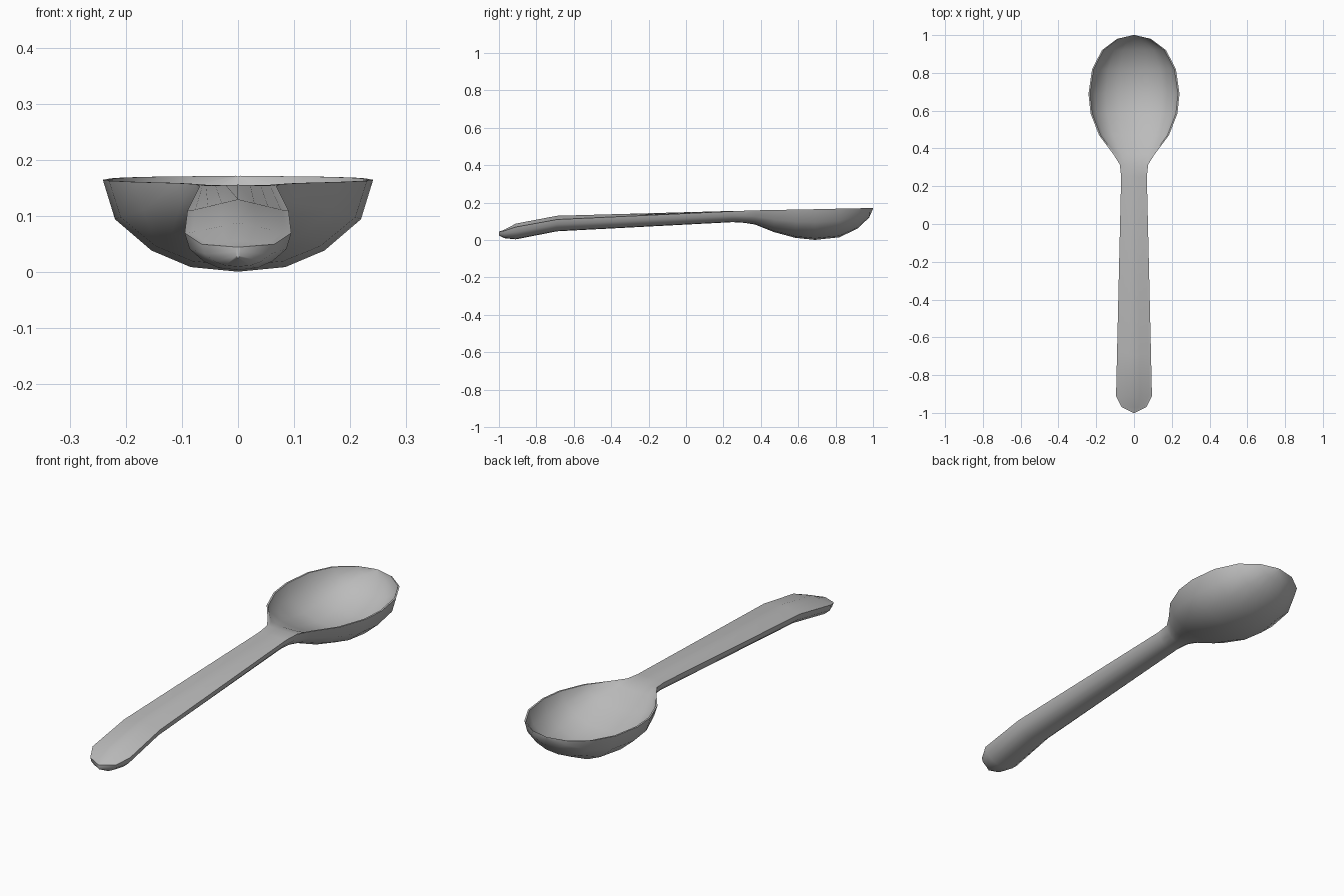
import bpy, bmesh, math

cube = bpy.data.objects.get("Cube")
if cube:
    bpy.data.objects.remove(cube, do_unlink=True)

steel = bpy.data.materials.new("grey_metal")
steel.use_nodes = True
steel.diffuse_color = (0.5, 0.5, 0.5, 1)
steel.node_tree.nodes["Principled BSDF"].inputs["Base Color"].default_value = (0.5, 0.5, 0.5, 1)

# Stations along the spoon: y, half width, edge z, upper centre z, underside z
STATIONS = [
    (-1.0, 0.004, 0.045, 0.045, 0.025),
    (-0.97, 0.065, 0.05, 0.056, 0.01),
    (-0.91, 0.095, 0.07, 0.088, 0.004),
    (-0.69, 0.09, 0.11, 0.13, 0.047),
    (0.25, 0.068, 0.154, 0.156, 0.096),
    (0.315, 0.075, 0.157, 0.155, 0.092),
    (0.37, 0.11, 0.159, 0.14, 0.083),
    (0.47, 0.185, 0.161, 0.095, 0.043),
    (0.585, 0.23, 0.163, 0.045, 0.012),
    (0.69, 0.241, 0.165, 0.02, 0.001),
    (0.82, 0.222, 0.168, 0.033, 0.015),
    (0.92, 0.17, 0.17, 0.08, 0.063),
    (0.98, 0.09, 0.171, 0.135, 0.122),
    (1.0, 0.004, 0.172, 0.171, 0.167),
]
# Rounded half section: fraction of width, fraction of height
CURVE = [(0, 0), (0.35, 0.05), (0.64, 0.23), (0.91, 0.57), (1, 1)]
FULL = [(-t, f) for t, f in reversed(CURVE[1:])] + CURVE


def section(y, w, edge, upper, under):
    """Closed ring: the underside left to right, then the upper face back."""
    lip = min(0.008, w * 0.07)
    ring = [(w * t, y, under + (edge - under) * f) for t, f in FULL]
    for t, f in reversed(FULL):
        blend = abs(t) if upper >= edge else f   # crowned handle or hollow bowl
        ring.append(((w - lip) * t, y, upper + (edge - upper) * blend))
    return ring


# One continuous loft for handle and bowl
bm = bmesh.new()
rings = [[bm.verts.new(p) for p in section(*s)] for s in STATIONS]
n = len(rings[0])
for a, b in zip(rings, rings[1:]):
    for i in range(n):
        j = (i + 1) % n
        bm.faces.new((a[i], a[j], b[j], b[i]))
for ring in (rings[0], rings[-1]):
    bm.faces.new(ring)
bmesh.ops.remove_doubles(bm, verts=bm.verts, dist=0.0002)
bmesh.ops.recalc_face_normals(bm, faces=bm.faces)

mesh = bpy.data.meshes.new("spoon")
bm.to_mesh(mesh)
bm.free()
mesh.materials.append(steel)
spoon = bpy.data.objects.new("spoon", mesh)
bpy.context.collection.objects.link(spoon)

# Smooth surfaces with a crisp rim
bpy.ops.object.select_all(action="DESELECT")
spoon.select_set(True)
bpy.context.view_layer.objects.active = spoon
bpy.ops.object.shade_smooth_by_angle(angle=math.radians(45))
